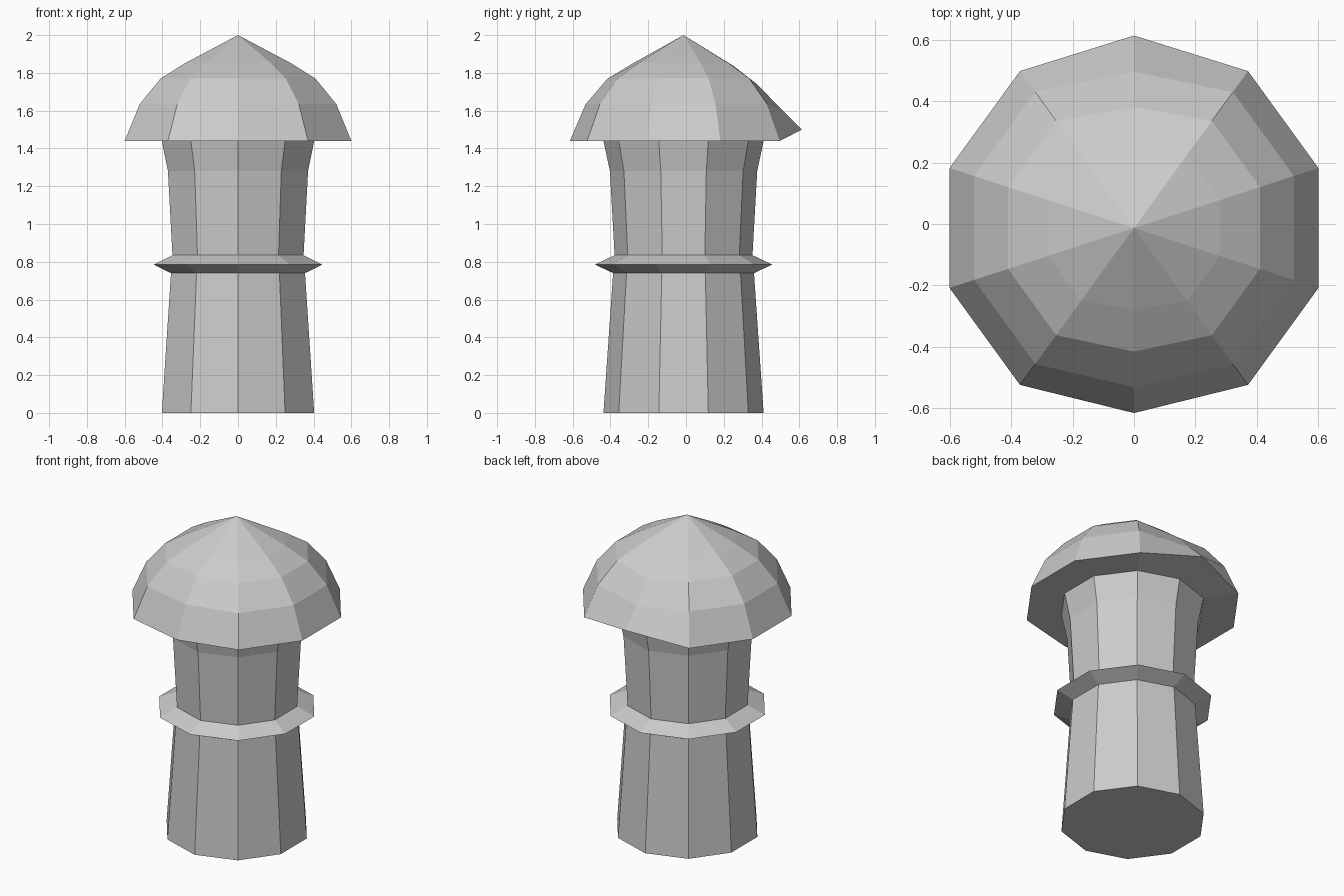
import bpy, bmesh, math

if "Cube" in bpy.data.objects:
    bpy.data.objects.remove(bpy.data.objects["Cube"])

SIDES = 10
AXIS_Y = -0.013   # the turning axis sits slightly in front of centre


def lathe(name, profile, cap_bottom=False, apex=None, adjust=None):
    """Turn (radius, z) points into a ten-sided faceted shell."""
    bm = bmesh.new()
    rings = []
    for r, z in profile:
        ring = []
        for i in range(SIDES):
            a = -math.pi / 2 + 2 * math.pi * i / SIDES   # vertex 0 faces front
            ring.append(bm.verts.new((r * math.cos(a), AXIS_Y + r * math.sin(a), z)))
        rings.append(ring)
    for lo, hi in zip(rings, rings[1:]):
        for i in range(SIDES):
            j = (i + 1) % SIDES
            bm.faces.new((lo[i], lo[j], hi[j], hi[i]))
    if cap_bottom:
        bm.faces.new(rings[0][::-1])
    if apex is not None:
        tip = bm.verts.new((0, AXIS_Y, apex))
        for i in range(SIDES):
            bm.faces.new((rings[-1][i], rings[-1][(i + 1) % SIDES], tip))
    if adjust:
        adjust(rings)
    mesh = bpy.data.meshes.new(name)
    bm.to_mesh(mesh)
    bm.free()
    obj = bpy.data.objects.new(name, mesh)
    bpy.context.collection.objects.link(obj)
    return obj


def bend_cap(rings):
    # Front ridge is pulled in a little, back ridge is lifted at the rim
    back = [(0.613, 1.50), (0.495, 1.617), (0.38, 1.737), (0.25, 1.838)]
    for ring, (y, z) in zip(rings[1:], back):
        ring[0].co.y += 0.029
        ring[SIDES // 2].co.y = y
        ring[SIDES // 2].co.z = z


# Stem below and above the collar
lathe("lower_stem", [(0.424, 0), (0.373, 0.74)], cap_bottom=True)
lathe("upper_stem", [(0.365, 0.835), (0.39, 1.28), (0.424, 1.44)])

# Sharp ring around the stem
lathe("collar", [(0.373, 0.74), (0.469, 0.785), (0.365, 0.835)])

# Domed cap, starting with its flat underside at the stem
lathe("cap", [(0.424, 1.44), (0.631, 1.44), (0.547, 1.635), (0.431, 1.77), (0.294, 1.852)],
      apex=2.0, adjust=bend_cap)
